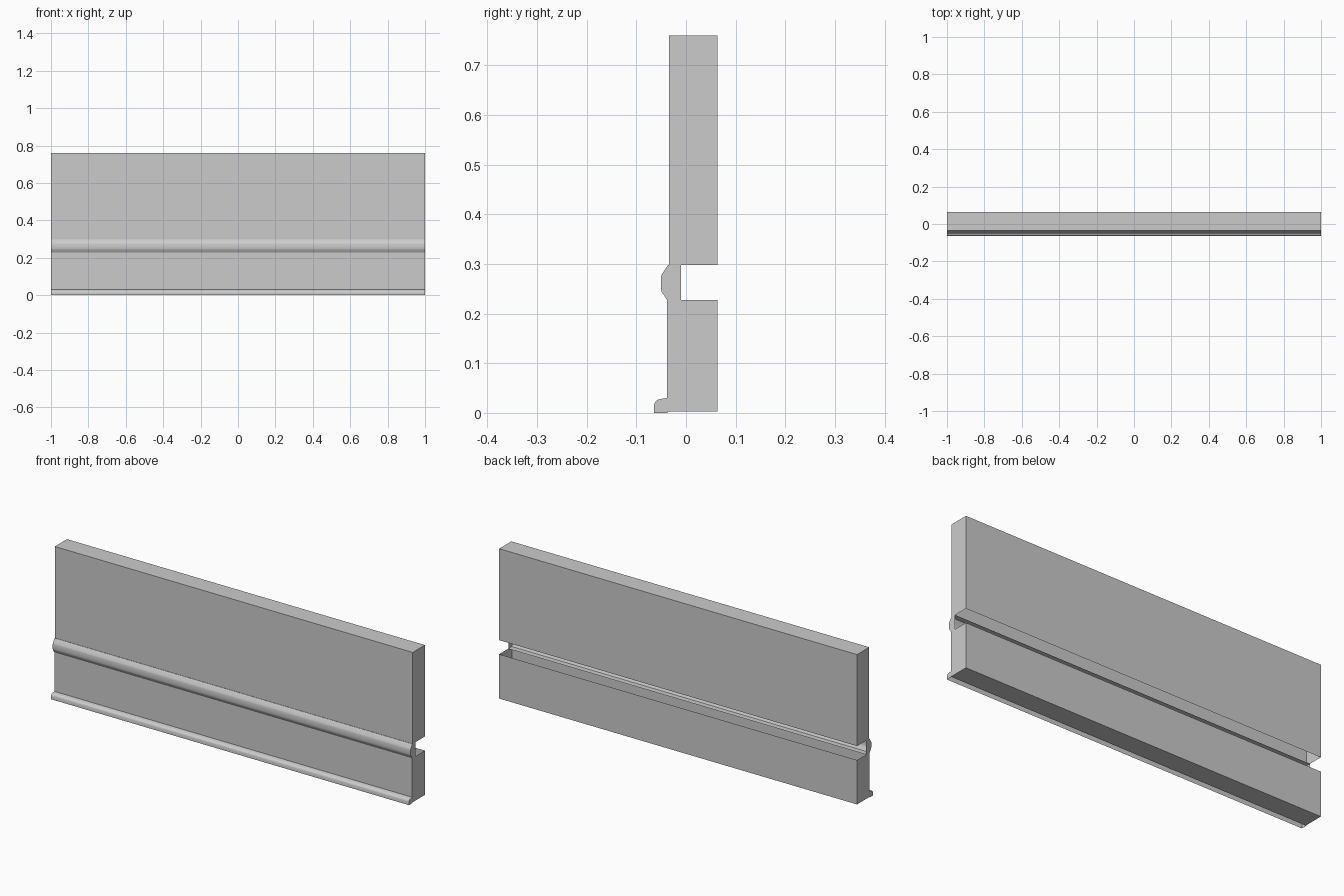
import bpy, bmesh

if "Cube" in bpy.data.objects:
    bpy.data.objects.remove(bpy.data.objects["Cube"])


def extrude_profile(name, pts, open_edges, smooth=False):
    """Extrude a (y, z) profile along x; the listed profile edges stay open."""
    bm = bmesh.new()
    n = len(pts)
    left = [bm.verts.new((-1, y, z)) for y, z in pts]
    right = [bm.verts.new((1, y, z)) for y, z in pts]
    bm.faces.new(left)
    bm.faces.new(right)
    sides = [bm.faces.new((left[i], left[(i + 1) % n], right[(i + 1) % n], right[i]))
             for i in range(n)]
    bmesh.ops.recalc_face_normals(bm, faces=bm.faces[:])
    bmesh.ops.delete(bm, geom=[sides[i] for i in open_edges], context='FACES_ONLY')
    mesh = bpy.data.meshes.new(name)
    bm.to_mesh(mesh)
    bm.free()
    ob = bpy.data.objects.new(name, mesh)
    bpy.context.collection.objects.link(ob)
    if smooth:
        bpy.ops.object.select_all(action='DESELECT')
        ob.select_set(True)
        bpy.context.view_layer.objects.active = ob
        bpy.ops.object.shade_smooth_by_angle(angle=0.6)
    return ob


# Upper wall panel, open underneath where it meets the rail
extrude_profile("upper_panel",
                [(-0.034, 0.298), (0.063, 0.298), (0.063, 0.76), (-0.034, 0.76)], [0])

# Lower wall panel, open on top
extrude_profile("lower_panel",
                [(-0.038, 0.003), (0.063, 0.003), (0.063, 0.227), (-0.038, 0.227)], [2])

# Rail moulding between the panels, open at the back
extrude_profile("rail_moulding",
                [(-0.010, 0.227), (-0.038, 0.227), (-0.049, 0.244), (-0.0505, 0.249),
                 (-0.0505, 0.273), (-0.049, 0.279), (-0.036, 0.298), (-0.010, 0.298)],
                [7], smooth=True)

# Rounded skirting along the bottom, open underneath and behind
extrude_profile("skirting",
                [(-0.037, 0.0), (-0.064, 0.0), (-0.064, 0.017), (-0.062, 0.022),
                 (-0.058, 0.026), (-0.052, 0.028), (-0.037, 0.030)],
                [0, 6], smooth=True)
